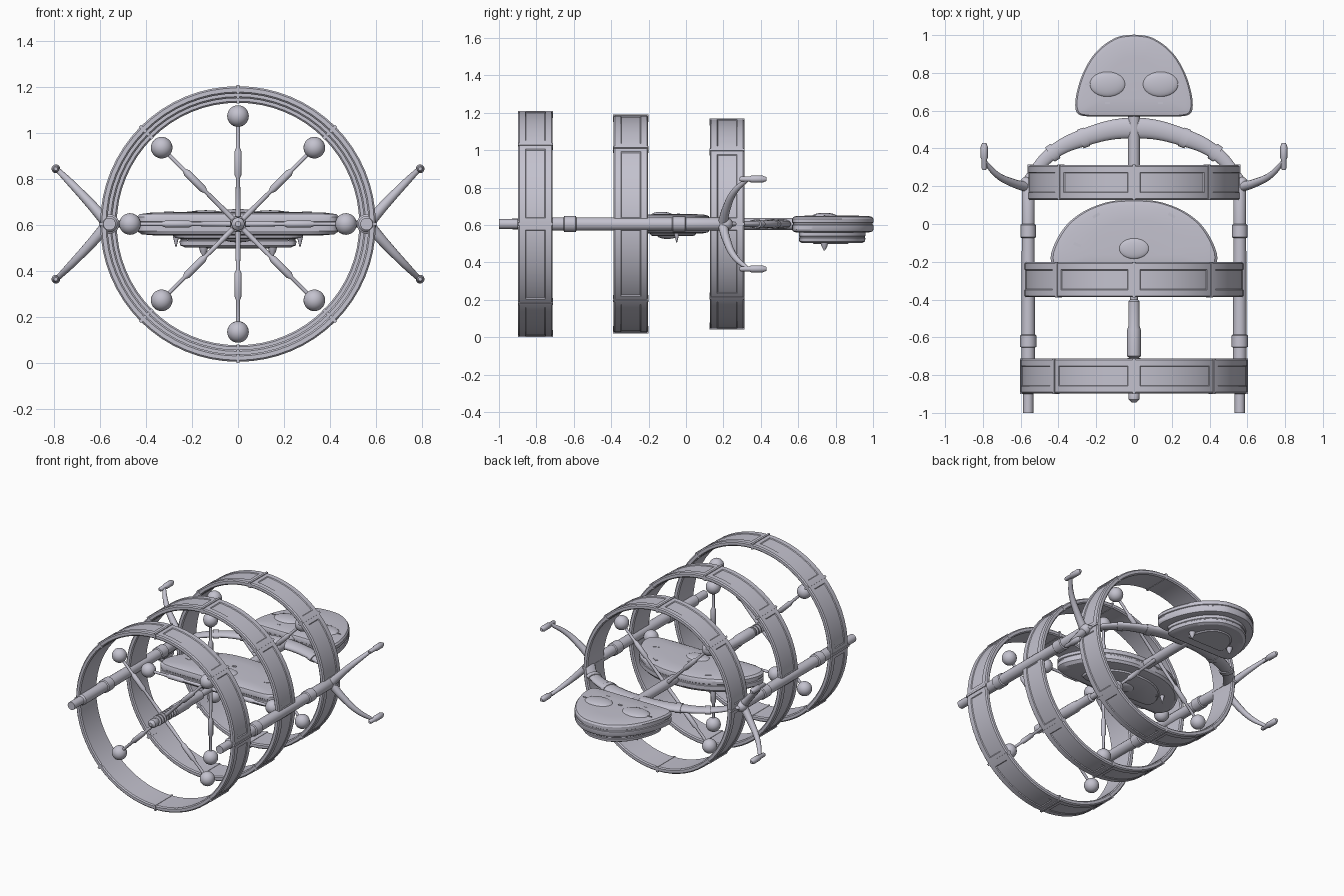
import bpy, bmesh, math
from mathutils import Vector, Matrix

if "Cube" in bpy.data.objects:
    bpy.data.objects.remove(bpy.data.objects["Cube"])

AXIS = 0.605  # height of the central axis
COLOUR = (0.55, 0.54, 0.62, 1)
hull = bpy.data.materials.new("pale_grey_hull")
hull.use_nodes = True
hull.diffuse_color = COLOUR
hull.node_tree.nodes["Principled BSDF"].inputs["Base Color"].default_value = COLOUR


def finish(name, bm, matrix=None, angle=35):
    bmesh.ops.recalc_face_normals(bm, faces=bm.faces)
    mesh = bpy.data.meshes.new(name)
    bm.to_mesh(mesh)
    bm.free()
    return link(name, mesh, matrix, angle)


def link(name, mesh, matrix=None, angle=35):
    ob = bpy.data.objects.new(name, mesh)
    bpy.context.scene.collection.objects.link(ob)
    mesh.materials.clear()
    mesh.materials.append(hull)
    ob.matrix_world = matrix or Matrix()
    bpy.ops.object.select_all(action='DESELECT')
    ob.select_set(True)
    bpy.context.view_layer.objects.active = ob
    bpy.ops.object.shade_smooth_by_angle(angle=math.radians(angle))
    return ob


def skin(bm, loops, closed):
    """Bridge equal vertex loops with quads; returns faces row by row."""
    n, rows = len(loops[0]), []
    for k in range(len(loops) - (0 if closed else 1)):
        a, b = loops[k], loops[(k + 1) % len(loops)]
        rows.append([bm.faces.new((a[i], a[(i + 1) % n], b[(i + 1) % n], b[i])) for i in range(n)])
    if not closed:
        bm.faces.new(loops[0])
        bm.faces.new(loops[-1])
    return rows


def turned(bm, profile, segs=20, closed=False):
    """Lathe (radius, y) points around the y axis."""
    loops = [[bm.verts.new((r * math.cos(t), y, r * math.sin(t)))
              for t in (math.tau * i / segs for i in range(segs))] for r, y in profile]
    return skin(bm, loops, closed)


def rod(name, profile, matrix):
    bm = bmesh.new()
    turned(bm, profile)
    return finish(name, bm, matrix)


def ball(name, loc, size):
    bm = bmesh.new()
    bmesh.ops.create_uvsphere(bm, u_segments=24, v_segments=14, radius=1)
    bmesh.ops.scale(bm, vec=size, verts=bm.verts)
    return finish(name, bm, Matrix.Translation(loc), 60)


def box(name, size, matrix):
    bm = bmesh.new()
    bmesh.ops.create_cube(bm, size=1)
    bmesh.ops.scale(bm, vec=size, verts=bm.verts)
    return finish(name, bm, matrix)


def tube(name, points, radii, loc, flat=1.0):
    cu = bpy.data.curves.new(name, 'CURVE')
    cu.dimensions = '3D'
    cu.bevel_depth, cu.bevel_resolution = 1.0, 4
    cu.use_fill_caps, cu.resolution_u = True, 10
    sp = cu.splines.new('BEZIER')
    sp.bezier_points.add(len(points) - 1)
    for p, co, r in zip(sp.bezier_points, points, radii):
        p.co, p.radius = co, r
        p.handle_left_type = p.handle_right_type = 'AUTO'
    tmp = bpy.data.objects.new(name + "_path", cu)
    bpy.context.scene.collection.objects.link(tmp)
    bpy.context.view_layer.update()
    mesh = bpy.data.meshes.new_from_object(tmp.evaluated_get(bpy.context.evaluated_depsgraph_get()))
    bpy.data.objects.remove(tmp)
    return link(name, mesh, Matrix.Translation(loc) @ Matrix.Diagonal((1, 1, flat, 1)), 50)


def outline(half):
    """Mirror a half outline and round it by corner cutting."""
    pts = [Vector(p) for p in half] + [Vector((-x, y)) for x, y in reversed(half)]
    for _ in range(3):
        pts = [q for a, b in zip(pts, pts[1:] + pts[:1]) for q in (a * .75 + b * .25, a * .25 + b * .75)]
    return pts


def plate(name, shape, centre_y, layers):
    """Stack scaled copies of an outline; layers are (scale, z)."""
    bm = bmesh.new()
    skin(bm, [[bm.verts.new((p.x * s, centre_y + (p.y - centre_y) * s, z)) for p in shape]
              for s, z in layers], False)
    return finish(name, bm, None, 30)


def along(direction, loc):
    q = Vector((0, 1, 0)).rotation_difference(Vector(direction))
    return Matrix.Translation(loc) @ q.to_matrix().to_4x4()


# Hoops with recessed panels, joint straps and ball-tipped spokes
SECTORS, STEP = 8, 8
for label, y, R, first in (("front", -.805, .6, 45), ("middle", -.295, .58, 0), ("rear", .22, .56, 45)):
    h, t, c = .0925, .032, .007
    bm = bmesh.new()
    rows = turned(bm, [(R, c - h), (R, h - c), (R - c, h), (R - t + c, h), (R - t, h - c),
                       (R - t, c - h), (R - t + c, -h), (R - c, -h)], SECTORS * STEP, True)
    bmesh.ops.recalc_face_normals(bm, faces=bm.faces)
    for k in range(SECTORS):
        panel = rows[0][k * STEP:(k + 1) * STEP]
        bmesh.ops.inset_region(bm, faces=panel, thickness=.032, use_even_offset=True)
        bmesh.ops.inset_region(bm, faces=panel, thickness=.004, depth=-.005, use_even_offset=True)
    finish(label + "_hoop", bm, Matrix.Translation((0, y, AXIS)), 25)
    for k in range(SECTORS):
        turn = Matrix.Translation((0, y, AXIS)) @ Matrix.Rotation(k * math.tau / SECTORS, 4, 'Y')
        box(label + "_hoop_strap", (t + .007, 2 * h + .003, .014),
            turn @ Matrix.Translation((R - t / 2 + .001, 0, 0)))
    for k in range(4):
        a = math.radians(first + 90 * k)
        d = Vector((math.cos(a), 0, math.sin(a)))
        hub = Vector((0, y, AXIS))
        rod(label + "_spoke", [(.013, 0), (.009, .2), (.016, .215), (.016, .315), (.009, .33), (.009, .45)],
            along(d, hub))
        ball(label + "_spoke_ball", hub + d * .47, (.047, .047, .047))

# Central spine with ribs at its front end
centre = Matrix.Translation((0, 0, AXIS))
rod("spine", [(.012, -.945), (.028, -.93), (.03, -.9), (.02, -.88), (.02, -.71), (.036, -.7), (.036, -.56),
              (.03, -.54), (.03, -.41), (.02, -.4), (.02, -.2), (.032, .08), (.032, .6)], centre)
for k in range(7):
    y = -.87 + k * .026
    rod("spine_rib", [(.022, y - .008), (.034, y - .004), (.034, y + .004), (.022, y + .008)], centre)

# Upper body and head, built as stacked rounded plates
body = outline([(.2, -.255), (.41, -.255), (.445, -.2), (.435, -.13), (.37, -.01),
                (.27, .07), (.14, .12), (.04, .128)])
plate("body", body, -.08, [(.82, .555), (.95, .56), (1, .575), (1, .602), (.985, .605), (.985, .613),
                           (1, .616), (1, .635), (.97, .648), (.85, .655), (.5, .658)])
plate("body_belly", body, -.08, [(.55, .54), (.62, .545), (.65, .56)])
ball("body_dome", (0, -.13, .655), (.08, .055, .015))
ball("body_belly_dome", (0, -.1, .545), (.07, .055, .02))

head = outline([(.1, .568), (.27, .568), (.312, .59), (.31, .68), (.27, .81),
                (.2, .92), (.1, .99), (.03, 1.002)])
plate("head", head, .765, [(.9, .56), (.98, .565), (1, .575), (1, .6), (.98, .603), (.98, .61),
                           (1, .613), (1, .632), (.97, .643), (.88, .648), (.5, .65)])
plate("head_jaw", head, .765, [(.6, .505), (.74, .503), (.81, .512), (.82, .53), (.805, .533),
                               (.805, .538), (.82, .541), (.82, .565)])
plate("head_jaw_plate", head, .765, [(.42, .498), (.46, .506)])

for s in (-1, 1):
    # Eyes, fangs and small surface slots
    ball("eye", (s * .14, .74, .645), (.096, .068, .02))
    box("eye_slit", (.05, .006, .006), Matrix.Translation((s * .235, .74, .65)))
    down = (0, 0, -1)
    rod("body_fang", [(.016, 0), (.012, .02), (.002, .06)], along(down, (s * .27, -.05, .565)))
    rod("body_small_fang", [(.01, 0), (.002, .03)], along(down, (s * .22, -.05, .56)))
    rod("head_fang", [(.022, 0), (.016, .025), (.003, .05)], along(down, (s * .15, .74, .512)))
    for x, y, a in ((.3, -.11, 20), (.2, .045, -30)):
        box("body_slot", (.04, .015, .008),
            Matrix.Translation((s * x, y, .655)) @ Matrix.Rotation(math.radians(s * a), 4, 'Z'))
    box("head_slot", (.025, .01, .006), Matrix.Translation((s * .14, .64, .648)))

    # Long side rails with collars
    x = s * .56
    rod("side_rail", [(.02, -1), (.027, -1), (.027, -.9), (.036, -.89), (.036, -.655), (.043, -.65),
                      (.043, -.59), (.036, -.585), (.034, -.075), (.041, -.07), (.041, -.005),
                      (.034, 0), (.034, .2), (.02, .23)], Matrix.Translation((x, 0, AXIS)))
    ball("shoulder_joint", (s * .57, .21, AXIS), (.035, .04, .035))

    # Curved whiskers with pod tips
    for v in (-1, 1):
        pts = [(0, 0, 0), (s * .075, .022, v * .085), (s * .16, .065, v * .175), (s * .225, .135, v * .24)]
        tube("whisker", pts, (.027, .022, .017, .011), (s * .565, .195, AXIS))
        rod("whisker_pod", [(.008, .285), (.014, .295), (.014, .34), (.019, .35), (.019, .41), (.01, .43)],
            Matrix.Translation((s * .793, 0, AXIS + v * .24)))

    # Straps around the shoulder arch
    for a, b, r in (((.25, .462), (.285, .449), .052), ((.415, .388), (.445, .367), .046)):
        tube("arch_strap", [(s * a[0], a[1], 0), (s * b[0], b[1], 0)], (r, r), (0, 0, AXIS), .52)

box("head_centre_slot", (.025, .015, .006), Matrix.Translation((0, .71, .651)))
box("body_centre_slot", (.025, .015, .006), Matrix.Translation((0, -.04, .659)))

# Shoulder arch joining both rails behind the neck
side = [(.57, .22, .026), (.44, .37, .036), (.27, .456, .046)]
arch = side + [(0, .508, .056)] + [(-x, y, r) for x, y, r in reversed(side)]
tube("shoulder_arch", [(x, y, 0) for x, y, r in arch], [r for x, y, r in arch], (0, 0, AXIS), .5)
